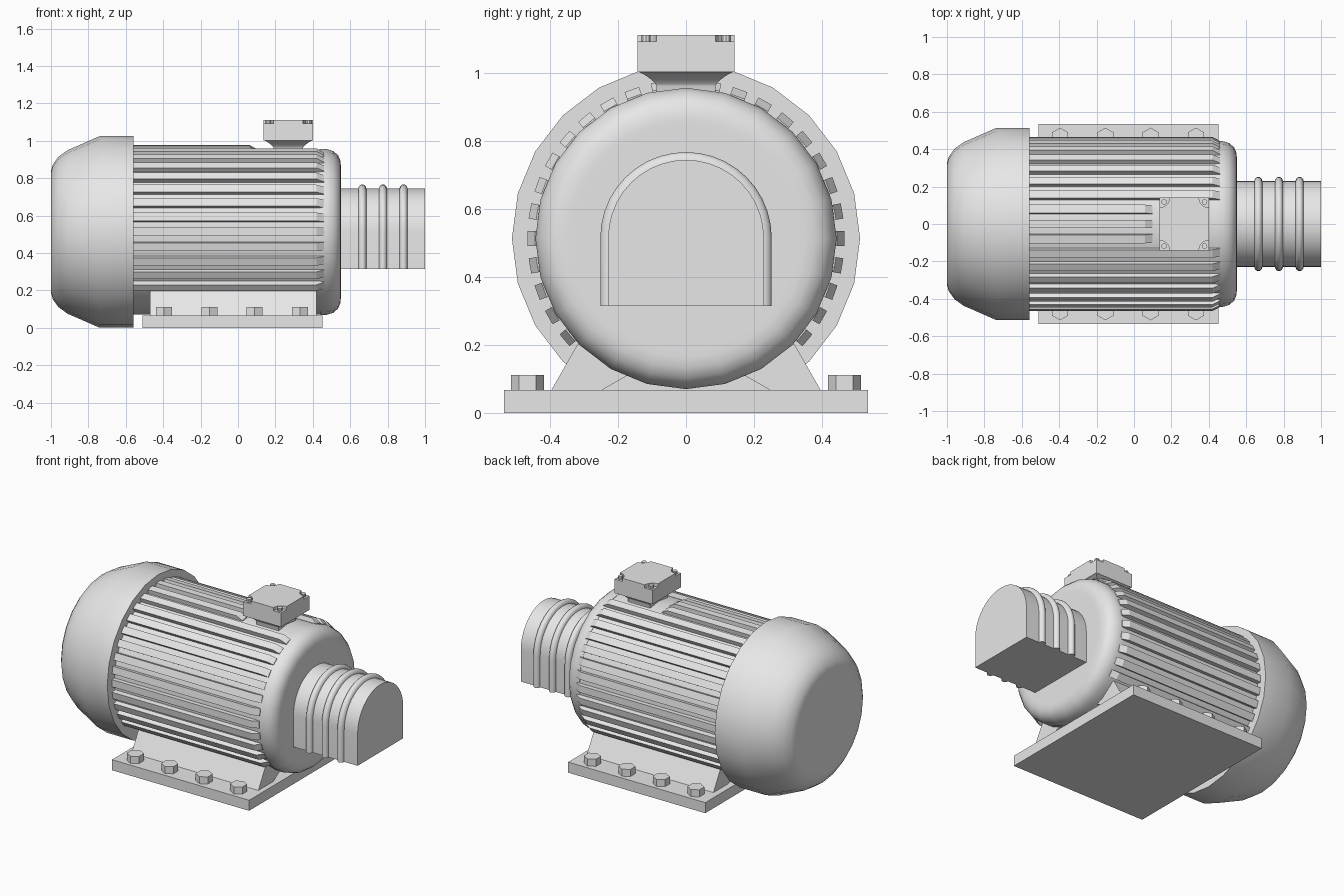
import bpy, bmesh
from math import sin, cos, pi, radians
from mathutils import Matrix, Vector

if "Cube" in bpy.data.objects:
    bpy.data.objects.remove(bpy.data.objects["Cube"], do_unlink=True)

grey = bpy.data.materials.new("motor grey")
grey.use_nodes = True
grey.diffuse_color = (0.8, 0.8, 0.8, 1)
grey.node_tree.nodes["Principled BSDF"].inputs["Base Color"].default_value = (0.8, 0.8, 0.8, 1)

AXIS_Z = 0.513


def finish(name, bm, smooth=False):
    bmesh.ops.recalc_face_normals(bm, faces=bm.faces)
    mesh = bpy.data.meshes.new(name)
    bm.to_mesh(mesh)
    bm.free()
    mesh.materials.append(grey)
    obj = bpy.data.objects.new(name, mesh)
    bpy.context.collection.objects.link(obj)
    if smooth:
        bpy.ops.object.select_all(action='DESELECT')
        obj.select_set(True)
        bpy.context.view_layer.objects.active = obj
        bpy.ops.object.shade_smooth_by_angle(angle=radians(32))
    return obj


def loft(bm, rings):
    """Bridge equal rings of points and cap both ends."""
    loops = [[bm.verts.new(p) for p in ring] for ring in rings]
    n = len(loops[0])
    for a, b in zip(loops, loops[1:]):
        for i in range(n):
            j = (i + 1) % n
            bm.faces.new((a[i], a[j], b[j], b[i]))
    bm.faces.new(loops[0][::-1])
    bm.faces.new(loops[-1])


def lathe(name, profile, sides=24):
    """Revolve (x, radius) points about the motor axis."""
    bm = bmesh.new()
    loft(bm, [[(x, r * cos(2 * pi * i / sides), AXIS_Z + r * sin(2 * pi * i / sides))
               for i in range(sides)] for x, r in profile])
    return finish(name, bm, True)


def prism_x(bm, outline, x0, x1):
    loft(bm, [[(x, y, z) for y, z in outline] for x in (x0, x1)])


def prism_z(bm, outline, z0, z1):
    loft(bm, [[(x, y, z) for x, y in outline] for z in (z0, z1)])


def circle(cx, cy, r, n, start=0.0):
    return [(cx + r * cos(start + 2 * pi * i / n), cy + r * sin(start + 2 * pi * i / n))
            for i in range(n)]


def rect(x0, x1, y0, y1):
    return [(x0, y0), (x1, y0), (x1, y1), (x0, y1)]


# Round housing parts
lathe("fan_cover", [(-0.56, 0.512), (-0.74, 0.512), (-0.87, 0.455), (-0.91, 0.438),
                    (-0.96, 0.402), (-0.99, 0.36), (-1.0, 0.325), (-1.0, 0.3)])
lathe("housing", [(-0.58, 0.441), (0.45, 0.441)])
lathe("end_bell", [(0.44, 0.443), (0.475, 0.443), (0.51, 0.432), (0.535, 0.41),
                   (0.548, 0.38), (0.55, 0.35), (0.55, 0.33)])

# Cooling fins, shorter beneath the terminal box
bm = bmesh.new()
for deg in range(-40, 221, 10):
    end = 0.1 if 75 < deg < 105 else 0.46
    turn = Matrix.Rotation(radians(deg), 3, 'X')
    side = [(-0.57, 0.425), (end, 0.425), (end, 0.444), (end - 0.04, 0.466), (-0.57, 0.466)]
    rings = [[turn @ Vector((x, r, w)) + Vector((0, 0, AXIS_Z)) for x, r in side]
             for w in (-0.0225, 0.0225)]
    loft(bm, rings)
finish("cooling_fins", bm)

# Base plate and the two sloped feet
bm = bmesh.new()
prism_z(bm, rect(-0.51, 0.453, -0.535, 0.535), 0, 0.067)
finish("base_plate", bm)
bm = bmesh.new()
for s in (-1, 1):
    foot = [(0.4, 0.06), (0.32, 0.2), (0.25, 0.22), (0.12, 0.14), (0.26, 0.06)]
    prism_x(bm, [(s * y, z) for y, z in foot], -0.47, 0.42)
finish("feet", bm)

# Hex bolts
bm = bmesh.new()
for s in (-1, 1):
    for i in range(4):
        prism_z(bm, circle(-0.395 + 0.242 * i, s * 0.466, 0.049, 6, pi / 2), 0.06, 0.112)
finish("foot_bolts", bm)

# Arched shaft guard with rounded ribs
def arch(r):
    return ([(r, 0.315)] + [(r * cos(pi * i / 20), 0.515 + r * sin(pi * i / 20))
                            for i in range(21)] + [(-r, 0.315)])


bm = bmesh.new()
prism_x(bm, arch(0.229), 0.53, 1.0)
finish("shaft_guard", bm, True)
bm = bmesh.new()
for x in (0.665, 0.775, 0.885):
    loft(bm, [[(x - 0.022 * cos(pi * k / 8), y, z)
               for y, z in arch(0.226 + 0.026 * sin(pi * k / 8))] for k in range(9)])
finish("guard_ribs", bm, True)

# Terminal box: flared neck, body, lid with scooped corners, screws
BX, HX, HY = 0.269, 0.133, 0.142
bm = bmesh.new()
rings = []
for k in range(7):
    a = pi / 2 * k / 6
    inset = 0.055 * cos(a)
    z = 0.962 + 0.042 * (1 - cos(a)) ** 0.5 * sin(a) ** 0.5
    rings.append([(x, y, z) for x, y in rect(BX - HX + inset, BX + HX - inset,
                                             -HY + inset, HY - inset)])
rings.insert(0, [(x, y, 0.92) for x, y, z in rings[0]])
loft(bm, rings)
finish("box_neck", bm, True)

bm = bmesh.new()
prism_z(bm, rect(BX - HX, BX + HX, -HY, HY), 1.003, 1.092)
finish("terminal_box", bm)

bm = bmesh.new()
lid = []
for q, (sx, sy) in enumerate([(1, 1), (-1, 1), (-1, -1), (1, -1)]):
    scoop = [(BX + sx * (HX - 0.055 * cos(pi / 2 * k / 5)),
              sy * (HY - 0.055 * sin(pi / 2 * k / 5))) for k in range(6)]
    lid += scoop if q % 2 else scoop[::-1]
prism_z(bm, lid, 1.09, 1.112)
finish("box_lid", bm)

bm = bmesh.new()
for sx in (-1, 1):
    for sy in (-1, 1):
        prism_z(bm, circle(BX + sx * 0.108, sy * 0.118, 0.015, 10), 1.085, 1.111)
finish("lid_screws", bm, True)
